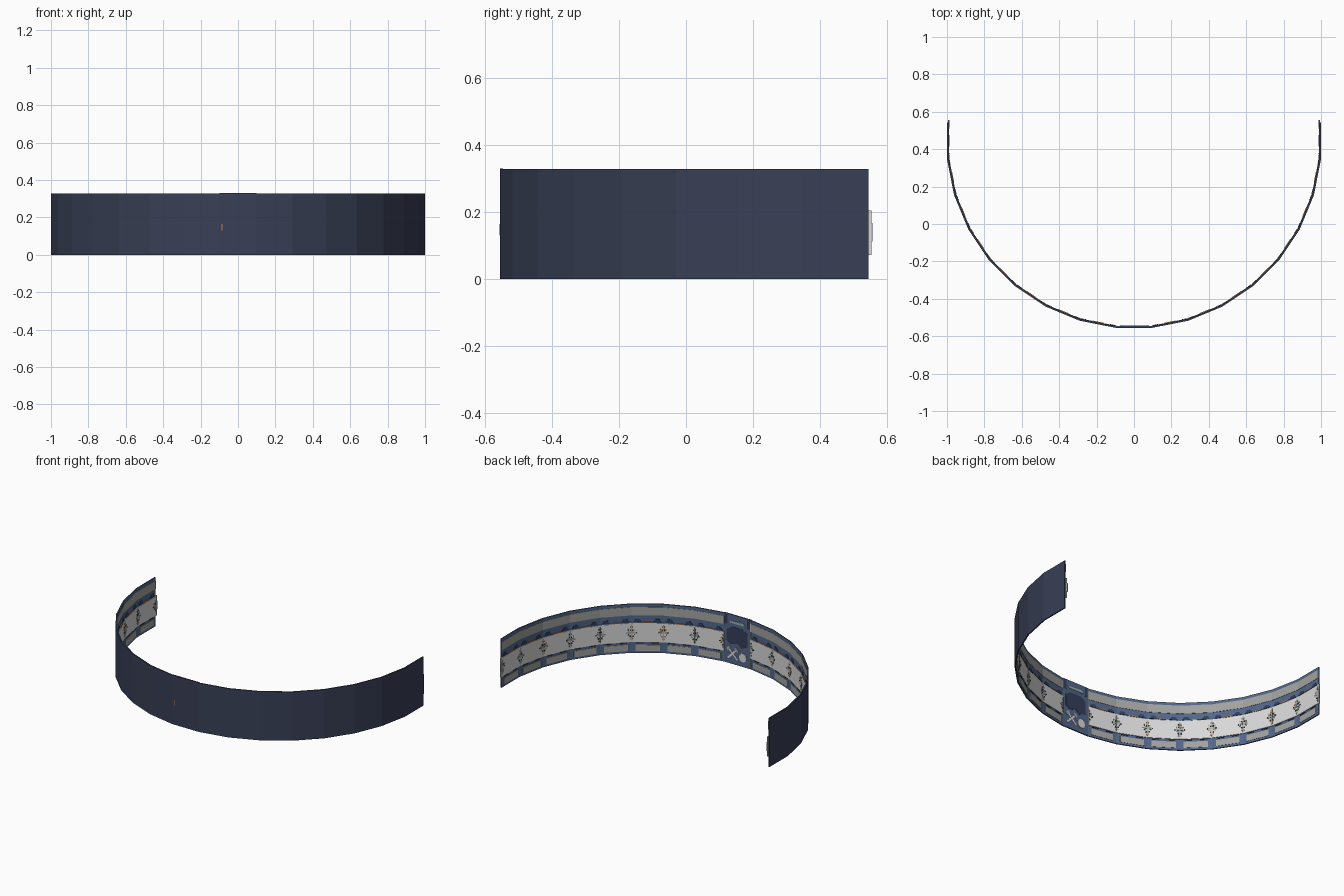
import bpy, bmesh, math

if "Cube" in bpy.data.objects:
    bpy.data.objects.remove(bpy.data.objects["Cube"])

STEP = math.radians(11.25)      # angle of one flat wall segment
A = 1.0                         # distance from arc centre to outer wall face
CY = 0.445                      # arc centre in y
TAN = math.tan(STEP / 2)
SIDE = [k for k in range(-8, 9) if k != 0]


def mat(name, r, g, b):
    m = bpy.data.materials.new(name)
    m.diffuse_color = (r, g, b, 1)
    m.use_nodes = True
    m.node_tree.nodes["Principled BSDF"].inputs["Base Color"].default_value = m.diffuse_color
    return m


NAVY = mat("dark navy", 0.040, 0.050, 0.092)
BLUE = mat("steel blue", 0.085, 0.135, 0.25)
DARK = mat("deep blue", 0.036, 0.050, 0.105)
GRAY = mat("mid gray", 0.36, 0.36, 0.35)
WHITE = mat("light gray", 0.68, 0.69, 0.68)
TEAL = mat("pale teal", 0.33, 0.42, 0.43)
ORANGE = mat("orange", 0.60, 0.22, 0.06)
BLACK = mat("charcoal", 0.03, 0.03, 0.035)
BROWN = mat("brown", 0.20, 0.10, 0.05)


def pos(k, u, d, z):
    """Point on segment k: u along the wall, d inward from outer face."""
    t = k * STEP
    r = A - d
    return (r * math.sin(t) + u * math.cos(t),
            CY - r * math.cos(t) + u * math.sin(t), z)


def prism(bm, k, outline, d0, d1, mitre=False):
    """Extrude a (u, z) outline between two depths on segment k."""
    def ring(d):
        return [bm.verts.new(pos(k, (u * (A - d) * TAN) if mitre else u, d, z))
                for u, z in outline]
    a, b = ring(d0), ring(d1)
    fs = [bm.faces.new(a), bm.faces.new(b[::-1])]
    n = len(a)
    for i in range(n):
        j = (i + 1) % n
        fs.append(bm.faces.new((a[j], a[i], b[i], b[j])))
    return fs


def rect(u0, u1, z0, z1):
    return [(u0, z0), (u1, z0), (u1, z1), (u0, z1)]


def part(name, material, segs, outlines, d0, d1, mitre=False):
    bm = bmesh.new()
    for k in segs:
        for o in outlines:
            prism(bm, k, o, d0, d1, mitre)
    bmesh.ops.recalc_face_normals(bm, faces=bm.faces)
    me = bpy.data.meshes.new(name)
    bm.to_mesh(me)
    bm.free()
    me.materials.append(material)
    ob = bpy.data.objects.new(name, me)
    bpy.context.collection.objects.link(ob)
    return ob


def mirror(outlines):
    return outlines + [[(-u, z) for u, z in o][::-1] for o in outlines]


# curved outer shell and its inner lining
part("outer_wall", NAVY, SIDE, [rect(-1, 1, 0, 0.328)], 0, 0.005, True)
part("inner_lining", BLUE, SIDE, [rect(-1, 1, 0, 0.328)], 0.005, 0.008, True)

# long panels running round the inside
part("upper_panel", GRAY, SIDE, [rect(-1, 1, 0.252, 0.308)], 0.008, 0.010, True)
part("lower_panel", GRAY, SIDE, [rect(-0.074, 0.074, 0.014, 0.056)], 0.008, 0.010)
part("middle_panel", WHITE, SIDE, [rect(-0.0975, 0.0975, 0.074, 0.202)], 0.008, 0.012)

# projecting lips on the two free ends
part("end_lip", WHITE, [8], [rect(0.09, 0.108, 0.072, 0.205)], 0.006, 0.012)
part("end_lip_left", WHITE, [-8], [rect(-0.108, -0.09, 0.072, 0.205)], 0.006, 0.012)
part("end_latch", TEAL, [8], [rect(0.09, 0.111, 0.112, 0.168)], 0.006, 0.014)
part("end_latch_left", TEAL, [-8], [rect(-0.111, -0.09, 0.112, 0.168)], 0.006, 0.014)

# dark wedges and vents above and below the middle panel
part("dark_wedges", DARK, SIDE,
     mirror([[(0.035, 0.207), (0.085, 0.207), (0.072, 0.228), (0.05, 0.228)]]),
     0.008, 0.011)
part("panel_edge_lines", BLACK, SIDE, mirror([rect(0.025, 0.07, 0.0655, 0.070)]),
     0.008, 0.011)
part("orange_strips", ORANGE, SIDE, [rect(-0.03, 0.03, 0.203, 0.208)], 0.008, 0.014)

# fittings gathered round the joints
part("joint_seams", TEAL, SIDE, mirror([rect(0.0935, 0.097, 0.085, 0.192)]), 0.012, 0.0135)
part("joint_clasps", GRAY, SIDE, mirror([rect(0.074, 0.092, 0.132, 0.146)]), 0.012, 0.014)
part("black_rivets", BLACK, SIDE, mirror(
    [rect(0.086, 0.094, 0.150, 0.160), rect(0.084, 0.092, 0.108, 0.118),
     rect(0.066, 0.072, 0.134, 0.142)]), 0.012, 0.014)
part("brown_rivets", BROWN, SIDE, mirror(
    [rect(0.088, 0.094, 0.170, 0.180), rect(0.076, 0.082, 0.122, 0.128)]), 0.012, 0.014)
part("orange_marks", ORANGE, SIDE, mirror(
    [rect(0.076, 0.081, 0.152, 0.162), rect(0.088, 0.093, 0.092, 0.100)]), 0.012, 0.014)

# plain centre section, slightly taller than its neighbours
part("centre_wall", NAVY, [0], [rect(-0.099, 0.099, 0, 0.330)], 0, 0.005)
part("centre_lining", BLUE, [0], [rect(-0.099, 0.099, 0, 0.330)], 0.005, 0.009)
part("centre_dark_plate", DARK, [0],
     [[(-0.075, 0.14), (-0.03, 0.12), (0.0, 0.145), (0.05, 0.13), (0.078, 0.15),
       (0.078, 0.225), (0.04, 0.25), (-0.04, 0.25), (-0.075, 0.225)]], 0.009, 0.011)
part("centre_dark_corners", DARK, [0], mirror(
    [rect(0.072, 0.097, 0.262, 0.325)]), 0.009, 0.010)
part("centre_top_plate", TEAL, [0],
     [[(-0.06, 0.275), (0.05, 0.275), (0.065, 0.288), (-0.045, 0.293)]], 0.009, 0.012)
part("centre_edge_trim", WHITE, [0], [rect(-0.099, -0.094, 0.005, 0.325)], 0.009, 0.011)
part("poking_pin", ORANGE, [0], [rect(-0.088, -0.083, 0.13, 0.165)], -0.001, 0.003)


# crossed tools and round plate low on the centre section
def bar(cu, cz, ang, length, width):
    c, s = math.cos(ang), math.sin(ang)
    return [(cu + x * c - y * s, cz + x * s + y * c)
            for x, y in rect(-length / 2, length / 2, -width / 2, width / 2)]


part("crossed_tools", WHITE, [0],
     [bar(0.034, 0.072, math.radians(a), 0.10, 0.012) for a in (45, 135)], 0.009, 0.012)
part("tool_heads", GRAY, [0],
     [bar(0.034 + s * 0.03, 0.102, math.radians(s * 135), 0.03, 0.018) for s in (-1, 1)],
     0.009, 0.013)
part("round_plate", WHITE, [0],
     [[(-0.042 + 0.028 * math.cos(i * math.pi / 5), 0.062 + 0.03 * math.sin(i * math.pi / 5))
       for i in range(10)]], 0.009, 0.013)
